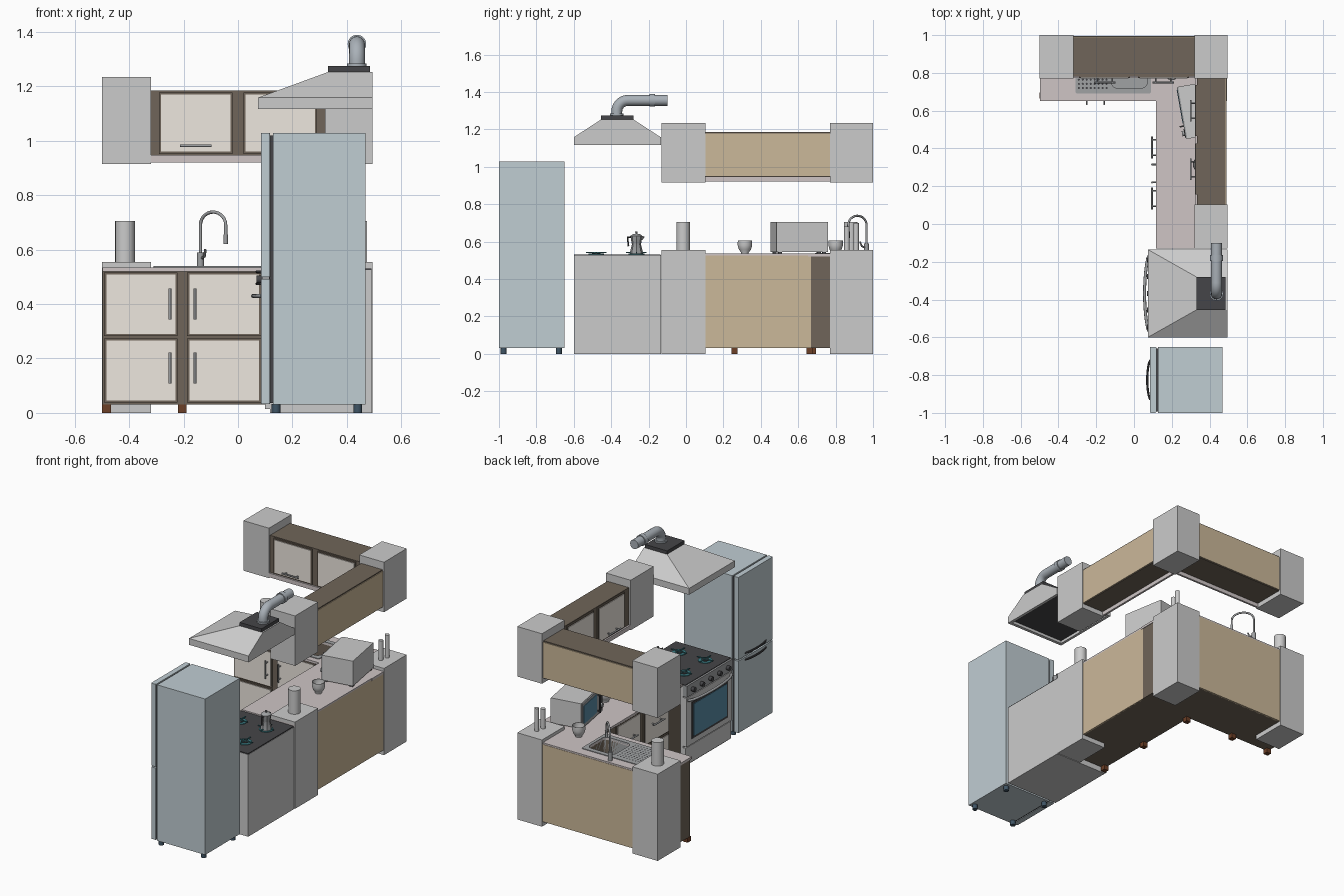
import bpy, bmesh, math
from mathutils import Vector, Matrix

if "Cube" in bpy.data.objects:
    bpy.data.objects.remove(bpy.data.objects["Cube"])

def mat(name, r, g, b):
    m = bpy.data.materials.new(name)
    m.diffuse_color = (r, g, b, 1)
    m.use_nodes = True
    m.node_tree.nodes["Principled BSDF"].inputs["Base Color"].default_value = m.diffuse_color
    return m

WOOD, TAN = mat("dark_wood", .16, .13, .1), mat("tan_board", .6, .48, .32)
DOOR, TOP = mat("cream_door", .85, .8, .74), mat("worktop", .62, .56, .56)
FRIDGE, DARK = mat("fridge_paint", .53, .61, .65), mat("charcoal", .06, .06, .065)
METAL, GLASS = mat("steel", .35, .36, .37), mat("blue_glass", .1, .26, .38)
TEAL, FOOT = mat("burner_teal", .05, .22, .25), mat("brown_foot", .15, .05, .02)
PIPE, NAVY = mat("pipe_metal", .4, .44, .48), mat("navy_foot", .05, .09, .13)

def finish(name, bm, m=None, smooth=False):
    bmesh.ops.recalc_face_normals(bm, faces=bm.faces)
    me = bpy.data.meshes.new(name)
    bm.to_mesh(me)
    bm.free()
    ob = bpy.data.objects.new(name, me)
    bpy.context.collection.objects.link(ob)
    if m:
        me.materials.append(m)
    if smooth:
        bpy.ops.object.select_all(action='DESELECT')
        ob.select_set(True)
        bpy.context.view_layer.objects.active = ob
        bpy.ops.object.shade_smooth_by_angle(angle=math.radians(40))
    return ob

def box(name, x0, x1, y0, y1, z0, z1, m=None, bevel=0, open_top=False):
    bm = bmesh.new()
    bmesh.ops.create_cube(bm, size=1)
    for v in bm.verts:
        v.co = ((x0 + x1) / 2 + v.co.x * (x1 - x0), (y0 + y1) / 2 + v.co.y * (y1 - y0),
                (z0 + z1) / 2 + v.co.z * (z1 - z0))
    if bevel:  # round the upright edges
        es = [e for e in bm.edges if abs(e.verts[0].co.z - e.verts[1].co.z) > 1e-5]
        bmesh.ops.bevel(bm, geom=es, offset=bevel, segments=4, profile=.5, affect='EDGES')
    if open_top:
        bm.normal_update()
        bmesh.ops.delete(bm, geom=[f for f in bm.faces if f.normal.z > .9], context='FACES')
    return finish(name, bm, m)

def cyl(name, p, q, r, m=None, n=20):
    p, q = Vector(p), Vector(q)
    bm = bmesh.new()
    rot = (q - p).to_track_quat('Z', 'Y').to_matrix().to_4x4()
    bmesh.ops.create_cone(bm, cap_ends=True, segments=n, radius1=r, radius2=r,
                          depth=(q - p).length, matrix=Matrix.Translation((p + q) / 2) @ rot)
    return finish(name, bm, m, True)

def lathe(name, prof, loc, m=None, n=24):
    bm = bmesh.new()
    vs = [bm.verts.new((r, 0, z)) for r, z in prof]
    es = [bm.edges.new(e) for e in zip(vs, vs[1:])]
    bmesh.ops.spin(bm, geom=vs + es, cent=(0, 0, 0), axis=(0, 0, 1), angle=2 * math.pi, steps=n)
    bmesh.ops.remove_doubles(bm, verts=bm.verts, dist=1e-5)
    bmesh.ops.translate(bm, verts=bm.verts, vec=loc)
    return finish(name, bm, m, True)

def tube(name, pts, r, m=None, res=4):
    cu = bpy.data.curves.new(name, 'CURVE')
    cu.dimensions, cu.bevel_depth, cu.bevel_resolution, cu.use_fill_caps = '3D', r, res, True
    sp = cu.splines.new('POLY')
    sp.points.add(len(pts) - 1)
    for s, p in zip(sp.points, pts):
        s.co = (*p, 1)
    tmp = bpy.data.objects.new(name + "_path", cu)
    bpy.context.collection.objects.link(tmp)
    bm = bmesh.new()
    bm.from_mesh(tmp.to_mesh())
    bpy.data.objects.remove(tmp)
    return finish(name, bm, m, True)

def handle(name, c, axis, out, length):
    c, a, o = Vector(c), Vector(axis) * length / 2, Vector(out)
    cyl(name, c + o * .022 - a, c + o * .022 + a, .005, METAL, 10)
    for i, s in enumerate((-.7, .7)):
        cyl(f"{name}_post_{i}", c + a * s, c + a * s + o * .022, .004, METAL, 8)

# Cabinet door with dark frame; arm 'x' faces -y, arm 'y' faces -x
def door(name, arm, face, u0, u1, z0, z1, hu, hz, upright):
    def slab(n, a, b, c, d, f0, f1, m):
        box(n, *((a, b, f0, f1) if arm == 'x' else (f0, f1, a, b)), c, d, m)
    slab(name + "_frame", u0, u1, z0, z1, face - .007, face + .002, WOOD)
    slab(name + "_panel", u0 + .008, u1 - .008, z0 + .008, z1 - .008, face - .011, face - .005, DOOR)
    along = (1, 0, 0) if arm == 'x' else (0, 1, 0)
    pos, out = ((hu, face - .011, hz), (0, -1, 0)) if arm == 'x' else ((face - .011, hu, hz), (-1, 0, 0))
    handle(name + "_handle", pos, (0, 0, 1) if upright else along, out, .115)

# Grey end and corner blocks, lower and upper
for n, x0, x1, y0, y1 in (("left", -.5, -.32, .77, 1), ("corner", .32, .495, .77, 1), ("end", .32, .495, -.13, .103)):
    box(n + "_lower_block", x0, x1, y0, y1, 0, .555)
    box(n + "_upper_block", x0, x1, y0, y1, .915, 1.235)

# Lower cabinets, backs and worktop
body = box("lower_cabinet_back_run", -.497, .49, .667, .985, .03, .522, WOOD)
box("lower_cabinet_side_run", .128, .485, -.128, .667, .03, .522, WOOD)
box("lower_back_board", -.32, .32, .98, .994, .03, .525, TAN)
box("lower_side_board", .48, .49, .103, .77, .03, .525, TAN)
top = box("worktop_back_run", -.498, .493, .652, .992, .52, .535, TOP)
box("worktop_side_run", .117, .49, -.13, .652, .52, .535, TOP)
for i, (z0, z1) in enumerate(((.038, .274), (.282, .516))):
    hz = .165 if i == 0 else .4
    door(f"left_door_{i}", 'x', .667, -.492, -.222, z0, z1, -.25, hz, True)
    door(f"right_door_{i}", 'x', .667, -.187, .085, z0, z1, -.158, hz, True)
    door(f"side_door_near_{i}", 'y', .128, -.0, .25, z0, z1, .135 if i else .22, hz, i == 0)
    door(f"side_door_far_{i}", 'y', .128, .285, .53, z0, z1, .405 if i else .315, hz, i == 0)
for i, (x, y) in enumerate(((-.483, .68), (-.205, .68), (.135, .66), (.14, .26), (.14, -.11))):
    box(f"cabinet_foot_{i}", x - .016, x + .016, y - .016, y + .016, 0, .03, FOOT)

# Upper cabinets with front valance
box("upper_cabinet_back_run", -.32, .32, .782, .985, .945, 1.185, WOOD)
box("upper_cabinet_side_run", .333, .485, .103, .77, .945, 1.185, WOOD)
box("upper_back_board", -.32, .32, .982, .99, .95, 1.178, TAN)
box("upper_side_board", .482, .489, .103, .77, .95, 1.178, TAN)
box("valance_back_run", -.32, .335, .772, .785, .92, .947, TOP)
box("valance_side_run", .322, .335, .103, .785, .92, .947, TOP)
for i, c in enumerate((-.155, .155)):
    door(f"upper_back_door_{i}", 'x', .782, c - .135, c + .135, .952, 1.178, c, .982, False)
    d = c + .445
    door(f"upper_side_door_{i}", 'y', .333, d - .135, d + .135, .952, 1.178, d, .982, False)

# Sink: plate and worktop are cut open for the rounded basin
plate = box("sink_plate", -.31, .09, .69, .93, .533, .539, METAL, .012)
cutter = box("sink_cutter", -.12, .07, .72, .9, .43, .6, None, .03)
cutter.hide_render = True
for ob in (body, top, plate):
    md = ob.modifiers.new("basin_hole", 'BOOLEAN')
    md.operation, md.object, md.solver = 'DIFFERENCE', cutter, 'EXACT'
    bpy.context.view_layer.objects.active = ob
    bpy.ops.object.modifier_apply(modifier=md.name)
bpy.data.objects.remove(cutter)
box("sink_basin", -.12, .07, .72, .9, .431, .538, METAL, .03, True)
cyl("sink_drain", (-.025, .81, .431), (-.025, .81, .434), .02, DARK)
bm = bmesh.new()
for i in range(8):
    for j in range(9):
        bmesh.ops.create_circle(bm, cap_ends=True, segments=8, radius=.006,
                                matrix=Matrix.Translation((-.292 + i * .021, .72 + j * .022, .5396)))
finish("drainer_holes", bm, DARK)

# Faucet with diagonal gooseneck
b, e = Vector((-.138, .965, 0)), Vector((-.045, .868, 0))
mid, half = (b + e) / 2, (b - e) / 2
pts = [b + Vector((0, 0, .535))]
pts += [mid + half * math.cos(t * math.pi / 14) + Vector((0, 0, .69 + .048 * math.sin(t * math.pi / 14))) for t in range(15)]
tube("faucet_neck", pts + [e + Vector((0, 0, .65))], .006, METAL, 3)
cyl("faucet_nozzle", e + Vector((0, 0, .62)), e + Vector((0, 0, .655)), .008, METAL, 12)
cyl("faucet_base", b + Vector((0, 0, .535)), b + Vector((0, 0, .59)), .013, METAL)
tube("faucet_lever", [b + Vector((0, 0, .565)), b + Vector((.015, -.025, .575)), b + Vector((.018, -.035, .60))], .005, METAL, 2)

# Canisters, thin jars and bowls
for i, (x, y, r, h) in enumerate(((-.415, .88, .036, .705), (.41, -.015, .036, .705), (.41, .86, .014, .68), (.42, .91, .014, .70))):
    cyl(f"canister_{i}", (x, y, .555), (x, y, h), r, None, 24)
for i, p in enumerate(((.35, .315, .535), (.2, .8, .535))):
    lathe(f"bowl_{i}", [(0, 0), (.02, 0), (.02, .006), (.032, .022), (.039, .045), (.038, .072),
                        (.035, .072), (.035, .045), (.028, .025), (0, .012)], p)

# Microwave, turned on the worktop
mw = [box("microwave_body", -.095, .1, -.14, .14, .01, .17),
      box("microwave_front", -.103, -.095, -.138, .138, .013, .167, METAL),
      box("microwave_window", -.106, -.1, -.055, .125, .035, .15, GLASS),
      box("microwave_controls", -.106, -.1, -.132, -.085, .025, .155, DARK),
      cyl("microwave_handle", (-.12, -.07, .03), (-.12, -.07, .15), .005, DARK, 10),
      cyl("microwave_dial", (-.118, -.108, .06), (-.1, -.108, .06), .014, METAL)]
mw += [box(f"microwave_handle_post_{i}", -.122, -.1, -.074, -.066, z, z + .008, DARK) for i, z in enumerate((.035, .137))]
mw += [box(f"microwave_foot_{i}", x, x + .02, y, y + .02, 0, .01, DARK) for i, (x, y) in enumerate(((-.09, -.13), (-.09, .11), (.075, -.13), (.075, .11)))]
for ob in mw:
    ob.data.transform(Matrix.Translation((.352, .605, .535)) @ Matrix.Rotation(math.radians(10), 4, 'Z'))

# Stove
box("stove_body", .117, .492, -.6, -.135, 0, .525)
box("stove_hob", .1, .49, -.598, -.137, .523, .531, DARK)
box("stove_control_panel", .088, .12, -.6, -.135, .455, .527, METAL)
box("stove_oven_door", .092, .12, -.597, -.138, .135, .447)
box("stove_window_frame", .088, .095, -.55, -.185, .17, .405, DARK)
box("stove_window", .085, .09, -.535, -.2, .185, .39, GLASS)
box("stove_drawer", .1, .12, -.597, -.138, .015, .125)
tube("stove_handle", [(.09 - .034 * math.sin(math.pi * t / 12) ** .5, -.59 + .445 * t / 12, .43) for t in range(13)], .008, METAL, 3)
for i in range(5):
    y = -.545 + i * .0888
    cyl(f"stove_knob_{i}", (.068, y, .49), (.09, y, .49), .014, DARK, 14)
for i, (x, y) in enumerate(((.2, -.48), (.2, -.265), (.385, -.48), (.385, -.265))):
    cyl(f"burner_{i}", (x, y, .53), (x, y, .535), .042, TEAL)
    cyl(f"burner_cap_{i}", (x, y, .535), (x, y, .54), .022, DARK)
    for k, (dx, dy) in enumerate(((.055, .003), (.003, .055))):
        box(f"burner_grate_{i}_{k}", x - dx, x + dx, y - dy, y + dy, .54, .545, TEAL)

# Coffee pot with spout and grip
lathe("coffee_pot", [(0, 0), (.034, 0), (.034, .01), (.024, .052), (.026, .057), (.032, .095), (.02, .104), (.005, .107), (.007, .118), (0, .12)],
      (.385, -.265, .535), METAL, 8)
tube("coffee_pot_grip", [(.385, -.293, .624), (.385, -.312, .624), (.385, -.308, .575)], .005, DARK, 2)
tube("coffee_pot_spout", [(.385, -.24, .61), (.385, -.226, .628)], .006, METAL, 2)

# Hood: straight rim, sloped canopy with upright back, open underneath
bm = bmesh.new()
rings = [[bm.verts.new((x, y, z)) for x, y in ((a, c), (b, c), (b, d), (a, d))] for a, b, c, d, z in
         ((.09, .475, -.58, -.155, 1.14), (.09, .475, -.58, -.155, 1.117), (.073, .494, -.6, -.135, 1.117),
          (.073, .494, -.6, -.135, 1.158), (.33, .494, -.455, -.28, 1.252))]
for r, s in zip(rings, rings[1:]):
    for k in range(4):
        bm.faces.new((r[k], r[(k + 1) % 4], s[(k + 1) % 4], s[k]))
bm.faces.new(rings[-1])
bm.faces.new(rings[0])
finish("hood_canopy", bm)
box("hood_filter", .092, .473, -.578, -.157, 1.133, 1.139, DARK)
box("hood_collar", .33, .485, -.455, -.28, 1.252, 1.274, DARK)
cyl("pipe_base_ring", (.437, -.37, 1.274), (.437, -.37, 1.284), .036, PIPE, 24)
arc = [(.437, -.31 - .06 * math.cos(t * math.pi / 16), 1.295 + .06 * math.sin(t * math.pi / 16)) for t in range(9)]
tube("hood_pipe", [(.437, -.37, 1.27)] + arc + [(.437, -.1, 1.355)], .029, PIPE, 6)
cyl("hood_pipe_joint", (.437, -.195, 1.355), (.437, -.165, 1.355), .034, PIPE, 24)

# Fridge with two doors, handles and feet
box("fridge_body", .128, .468, -1, -.65, .03, 1.028, FRIDGE)
box("fridge_seal", .114, .13, -.992, -.658, .036, 1.02, DARK)
for n, z0, z1 in (("lower", .032, .492), ("upper", .5, 1.028)):
    box(f"fridge_{n}_door", .084, .118, -1, -.65, z0, z1, FRIDGE, .006)
for n, z in (("lower", .475), ("upper", .518)):
    tube(f"fridge_{n}_handle", [(.086 - .016 * math.sin(math.pi * t / 10) ** .6, -.93 + .021 * t, z) for t in range(11)], .006, DARK, 2)
for i, (x, y) in enumerate(((.14, -.975), (.44, -.975), (.14, -.68), (.44, -.68))):
    cyl(f"fridge_foot_{i}", (x, y, 0), (x, y, .032), .016, NAVY, 12)
